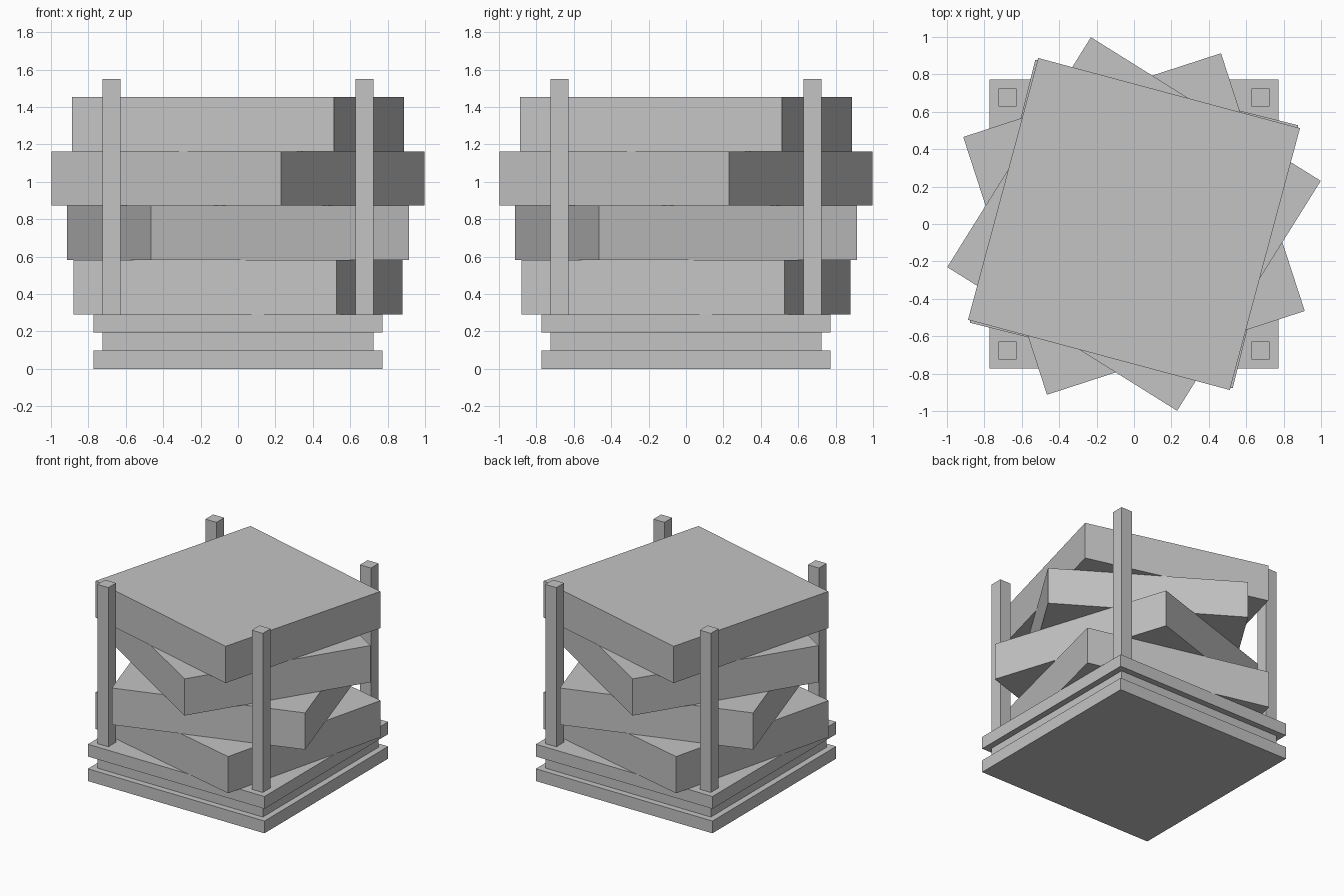
import bpy
import bmesh
import math
from mathutils import Matrix

if "Cube" in bpy.data.objects:
    bpy.data.objects.remove(bpy.data.objects["Cube"])

stone = bpy.data.materials.new("light_grey")
stone.diffuse_color = (0.55, 0.55, 0.55, 1)
stone.use_nodes = True
stone.node_tree.nodes["Principled BSDF"].inputs["Base Color"].default_value = stone.diffuse_color


def block(name, half, z0, z1, x=0, y=0, turn=0):
    """Square block with given half width, from z0 to z1, turned about z."""
    bm = bmesh.new()
    matrix = (Matrix.Translation((x, y, (z0 + z1) / 2))
              @ Matrix.Rotation(math.radians(turn), 4, 'Z')
              @ Matrix.Diagonal((2 * half, 2 * half, z1 - z0, 1)))
    bmesh.ops.create_cube(bm, size=1, matrix=matrix)
    mesh = bpy.data.meshes.new(name)
    bm.to_mesh(mesh)
    bm.free()
    mesh.materials.append(stone)
    obj = bpy.data.objects.new(name, mesh)
    bpy.context.collection.objects.link(obj)
    return obj


# Stepped base with a recessed middle layer
block("base_bottom", 0.773, 0.0, 0.097)
block("base_middle", 0.7245, 0.097, 0.194)
block("base_top", 0.773, 0.194, 0.291)

# Stack of twisted slabs
slab_height = 0.2905
for i, turn in enumerate((-14, 18, -32, -15)):
    z = 0.291 + i * slab_height
    block(f"slab_{i + 1}", 0.7245, z, z + slab_height, turn=turn)

# Corner posts
for sx, x_name in ((-1, "left"), (1, "right")):
    for sy, y_name in ((-1, "front"), (1, "back")):
        block(f"post_{y_name}_{x_name}", 0.0483, 0.291, 1.55,
              x=sx * 0.676, y=sy * 0.676)
